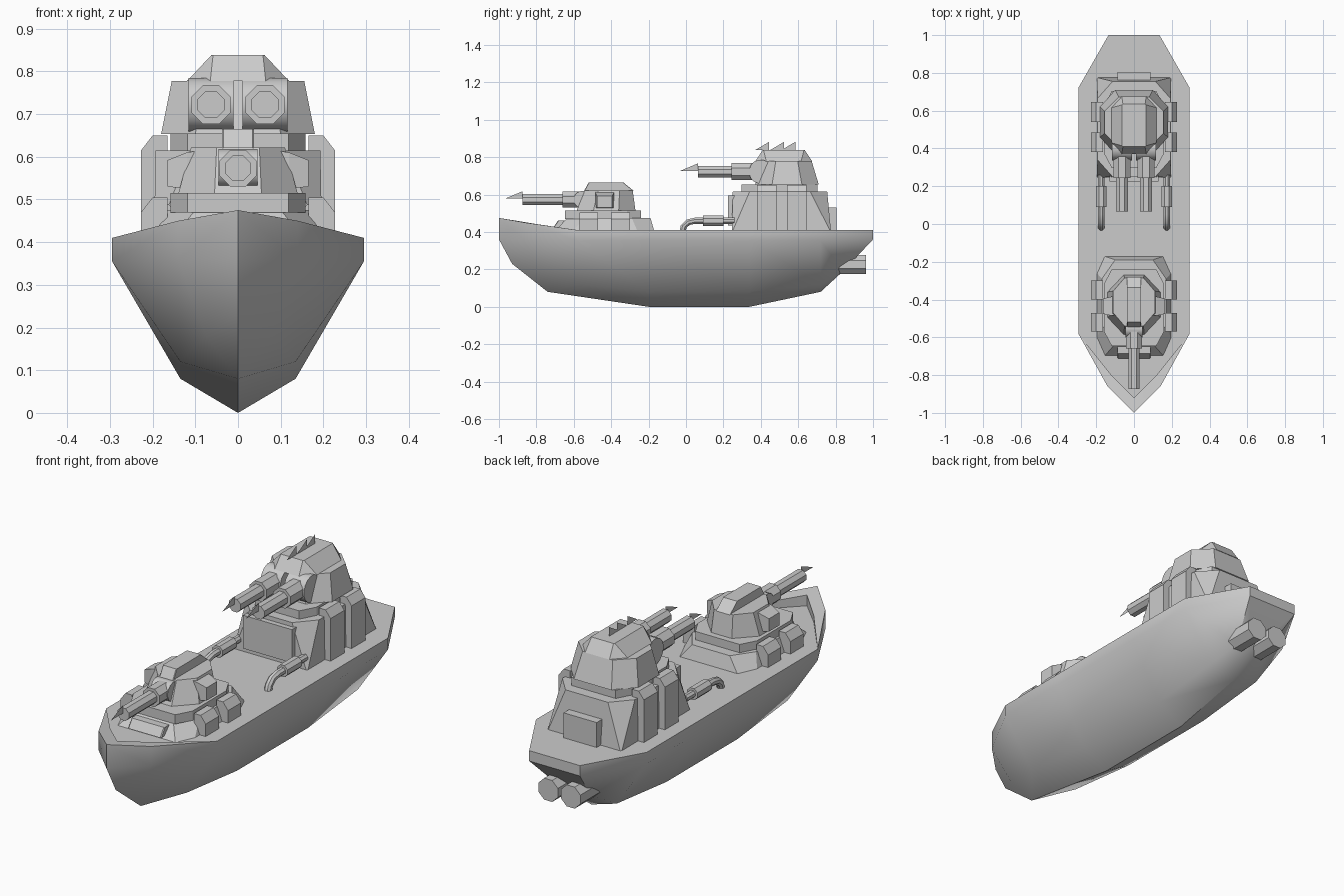
import bpy, bmesh, math
from mathutils import Vector, Matrix

if "Cube" in bpy.data.objects:
    bpy.data.objects.remove(bpy.data.objects["Cube"])


def finish(name, bm, smooth=None):
    bmesh.ops.recalc_face_normals(bm, faces=bm.faces)
    me = bpy.data.meshes.new(name)
    bm.to_mesh(me)
    bm.free()
    ob = bpy.data.objects.new(name, me)
    bpy.context.collection.objects.link(ob)
    if smooth:
        bpy.ops.object.select_all(action='DESELECT')
        ob.select_set(True)
        bpy.context.view_layer.objects.active = ob
        bpy.ops.object.shade_smooth_by_angle(angle=math.radians(smooth))
    return ob


def octagon(hx, y0, y1, cx, cy, z):
    """Rectangle with cut corners, centred on x = 0."""
    return [Vector(p) for p in (
        (hx, y0 + cy, z), (hx, y1 - cy, z), (hx - cx, y1, z), (-hx + cx, y1, z),
        (-hx, y1 - cy, z), (-hx, y0 + cy, z), (-hx + cx, y0, z), (hx - cx, y0, z))]


def loft(name, rings, x=0, smooth=None):
    """Skin closed rings and cap both ends."""
    bm = bmesh.new()
    vs = [[bm.verts.new(Vector(p) + Vector((x, 0, 0))) for p in r] for r in rings]
    n = len(vs[0])
    for a, b in zip(vs, vs[1:]):
        for i in range(n):
            bm.faces.new((a[i], a[(i + 1) % n], b[(i + 1) % n], b[i]))
    bm.faces.new(vs[0])
    bm.faces.new(vs[-1])
    return finish(name, bm, smooth)


def box(name, x0, x1, y0, y1, z0, z1):
    return loft(name, [[(x0, y0, z), (x1, y0, z), (x1, y1, z), (x0, y1, z)] for z in (z0, z1)])


def cyl(name, center, r, length, axis, n=8, smooth=None):
    bm = bmesh.new()
    rot = Matrix.Rotation(math.pi / 2, 4, 'X' if axis == 'Y' else 'Y')
    bmesh.ops.create_cone(bm, cap_ends=True, segments=n, radius1=r, radius2=r, depth=length,
                          matrix=Matrix.Translation(center) @ rot @ Matrix.Rotation(math.pi / n, 4, 'Z'))
    return finish(name, bm, smooth)


def blade(name, x, yz):
    bm = bmesh.new()
    bm.faces.new([bm.verts.new((x, y, z)) for y, z in yz])
    return finish(name, bm)


# Hull: half stations of rail, upper chine, lower chine, keel
stations = [
    [(0, -1, .475), (0, -1, .36), (0, -.93, .23), (0, -.74, .08)],
    [(.14, -.86, .45), (.14, -.86, .357), (.075, -.8, .18), (0, -.74, .08)],
    [(.295, -.58, .41), (.295, -.58, .355), (.135, -.58, .12), (0, -.74, .08)],
    [(.295, -.2, .41), (.295, -.2, .355), (.135, -.2, .08), (0, -.2, 0)],
    [(.295, .34, .41), (.295, .34, .355), (.135, .34, .08), (0, .34, 0)],
    [(.295, .72, .41), (.295, .72, .355), (.135, .72, .12), (0, .72, .08)],
    [(.135, 1, .41), (.135, 1, .36), (.08, .84, .19), (0, .72, .08)],
    [(0, 1, .41), (0, 1, .36), (0, .84, .19), (0, .72, .08)]]
bm = bmesh.new()
for s in (1, -1):
    def V(p):
        return bm.verts.new((p[0] * s, p[1], p[2]))
    g = [[V(p) for p in st] for st in stations]
    for a, b in zip(g, g[1:]):
        for i in range(3):
            bm.faces.new((a[i], b[i], b[i + 1], a[i + 1]))
    t = [st[0] for st in g]
    # Bow bulwark rim, inner wall and deck
    i0, i1, f0, f1 = [V(p) for p in ((0, -.92, .462), (.12, -.8, .442), (0, -.92, .41), (.12, -.8, .41))]
    for f in ((t[0], t[1], i1, i0), (t[1], t[2], i1), (i0, i1, f1, f0), (i1, t[2], f1), (f0, f1, *t[2:])):
        bm.faces.new(f)
bmesh.ops.remove_doubles(bm, verts=bm.verts, dist=1e-4)
bmesh.ops.dissolve_degenerate(bm, edges=bm.edges, dist=1e-4)
finish("hull", bm, 35)

# Deck houses and turret rings
loft("aft_house", [octagon(.197, .245, .775, .004, .004, .405), octagon(.193, .25, .755, .08, .09, .615)])
box("aft_house_front_panel", -.13, .13, .225, .26, .435, .595)
box("aft_house_rear_panel", -.088, .088, .74, .805, .41, .53)
loft("fore_house", [octagon(.197, -.70, -.17, .04, .09, .405), octagon(.17, -.635, -.19, .07, .1, .475)])
loft("fore_house_front_panel", [octagon(.088, -.712, -.66, .004, .004, .42),
                                octagon(.088, -.685, -.63, .004, .004, .46)])
for name, y, z in (("aft_ring", .5, .61), ("fore_ring", -.443, .47)):
    loft(name, [octagon(.158, y - .203, y + .203, .04, .075, h) for h in (z, z + .045)])

# Turret bodies and roof hatches
loft("aft_turret", [octagon(.18, .37, .71, .08, .09, .653), octagon(.155, .405, .672, .075, .075, .778)])
loft("aft_hatch", [octagon(.12, .37, .675, .055, .06, .777), octagon(.0625, .41, .635, .004, .004, .838)])
loft("fore_turret", [octagon(.14, -.585, -.27, .085, .09, .513), octagon(.11, -.54, -.285, .06, .07, .622)])
loft("fore_hatch", [octagon(.037, -.545, -.28, .003, .003, .62), octagon(.037, -.52, -.335, .003, .003, .665)])
for s in (1, -1):
    loft("fore_turret_side_box", [
        [(s * .09, y, z) for y, z in ((-.485, .525), (-.385, .525), (-.385, .615), (-.485, .615))],
        [(s * .12, y, z) for y, z in ((-.485, .525), (-.385, .525), (-.385, .61), (-.485, .61))],
        [(s * .165, y, z) for y, z in ((-.475, .53), (-.395, .53), (-.395, .592), (-.475, .592))]])


# Guns: round mantlet, sleeve, barrel and muzzle blade
def gun(prefix, x, z, muzzle, sleeve0, sleeve1, r, mantlet_y, mantlet_r, width):
    cyl(prefix + "_mantlet", (x, mantlet_y, z), mantlet_r, width, 'X', 16, 40)
    cyl(prefix + "_sleeve", (x, (sleeve0 + sleeve1) / 2, z), r * 1.45, sleeve1 - sleeve0, 'Y')
    cyl(prefix + "_barrel", (x, (muzzle + sleeve1) / 2, z), r, sleeve1 - muzzle, 'Y')
    blade(prefix + "_muzzle_blade", x, [(muzzle - .095, z + .005), (muzzle, z + .045), (muzzle, z + .005)])


for s in (1, -1):
    gun("aft_gun", s * .063, .722, .065, .243, .38, .034, .40, .064, .105)
gun("fore_gun", 0, .573, -.873, -.66, -.54, .032, -.555, .046, .092)

# Saw-tooth crest on the aft roof
for y in (.37, .45, .51):
    blade("roof_fin", 0, [(y, .838), (y + .075, .882), (y + .075, .838)])

# Side lockers with sloped outer top edge
for s in (1, -1):
    for y0, y1, x0, zt in ((.38, .485, .165, .65), (.54, .645, .165, .65),
                           (-.4, -.3, .165, .505), (-.57, -.47, .165, .505)):
        prof = [(x0, .41), (.227, .41), (.227, zt - .035), (.2, zt), (x0, zt)]
        loft("side_locker", [[(s * x, y, z) for x, z in prof] for y in (y0, y1)])

# Exhaust pipes with sleeves, and stern thrusters
path = [(-.018, .405, 0), (-.012, .43, 20), (.012, .452, 60), (.05, .46, 90), (.26, .46, 90)]
for s in (1, -1):
    rings = []
    for y, z, a in path:
        a = math.radians(a)
        ring = []
        for k in range(8):
            t = (k + .5) * math.pi / 4
            u = .018 * math.sin(t)
            ring.append((.018 * math.cos(t), y - u * math.cos(a), z + u * math.sin(a)))
        rings.append(ring)
    loft("exhaust_pipe", rings, s * .173, 40)
    cyl("exhaust_sleeve", (s * .173, .145, .46), .03, .11, 'Y')
    cyl("stern_thruster", (s * .06, .83, .226), .056, .266, 'Y')
